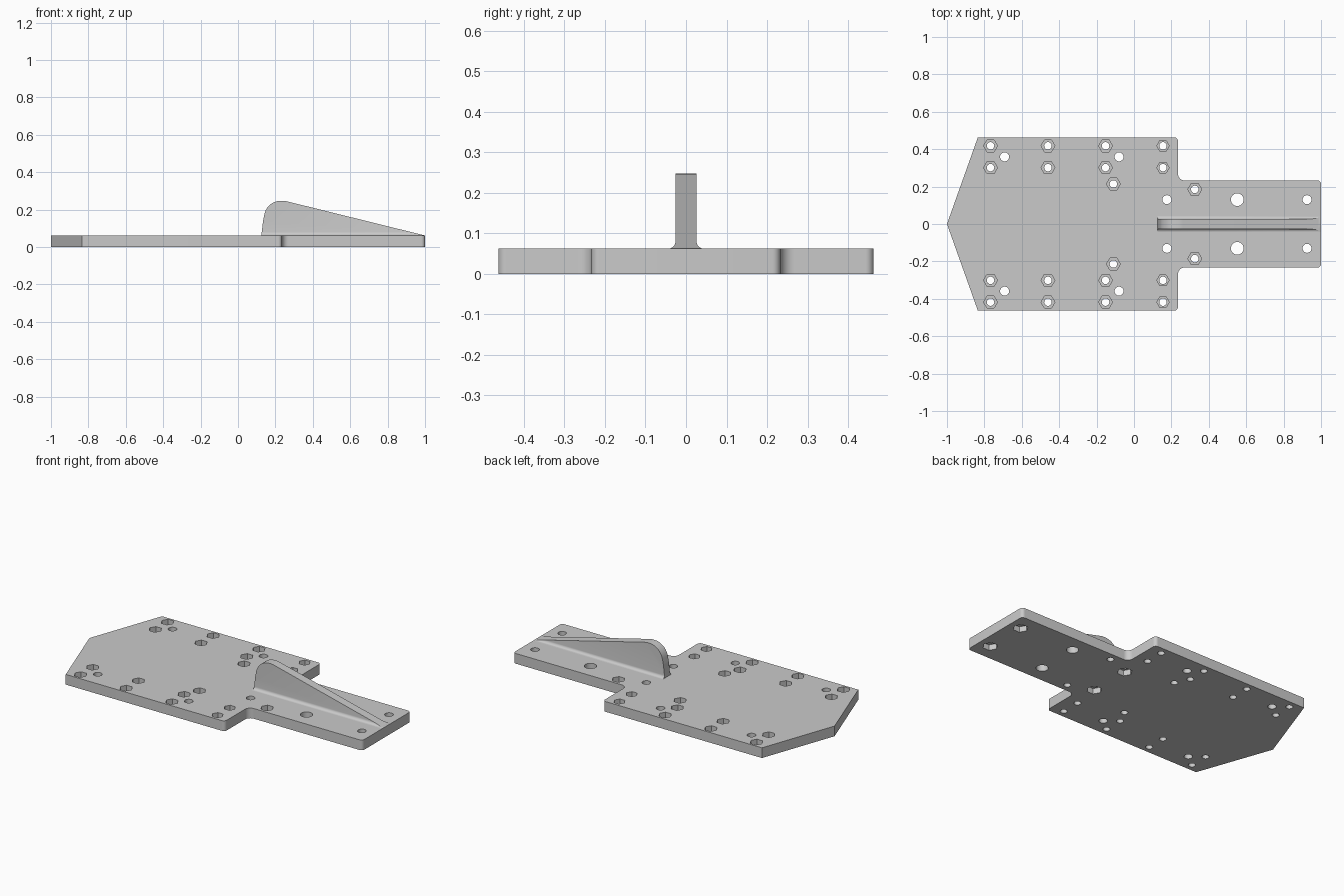
import bpy, bmesh, math
from mathutils import Vector

if "Cube" in bpy.data.objects:
    bpy.data.objects.remove(bpy.data.objects["Cube"])

THICK = 0.062
grey = bpy.data.materials.new("plain_grey")
grey.use_nodes = True
COLOR = (0.59, 0.59, 0.59, 1)
grey.diffuse_color = COLOR
grey.node_tree.nodes["Principled BSDF"].inputs["Base Color"].default_value = COLOR


def add_prism(bm, points, direction):
    """Closed prism: a planar outline extruded along a direction."""
    face = bm.faces.new([bm.verts.new(p) for p in points])
    out = bmesh.ops.extrude_face_region(bm, geom=[face])
    moved = [g for g in out["geom"] if isinstance(g, bmesh.types.BMVert)]
    bmesh.ops.translate(bm, verts=moved, vec=direction)


def make_object(name, prisms):
    bm = bmesh.new()
    for points, direction in prisms:
        add_prism(bm, points, direction)
    bmesh.ops.recalc_face_normals(bm, faces=bm.faces)
    mesh = bpy.data.meshes.new(name)
    bm.to_mesh(mesh)
    bm.free()
    mesh.materials.append(grey)
    obj = bpy.data.objects.new(name, mesh)
    bpy.context.collection.objects.link(obj)
    return obj


def boolean(obj, cutter, operation):
    """Apply a boolean, then drop the cutter."""
    mod = obj.modifiers.new("cut", "BOOLEAN")
    mod.operation, mod.object, mod.solver = operation, cutter, "EXACT"
    bpy.context.view_layer.objects.active = obj
    bpy.ops.object.modifier_apply(modifier=mod.name)
    bpy.data.objects.remove(cutter)


def smooth(obj):
    bpy.ops.object.select_all(action="DESELECT")
    obj.select_set(True)
    bpy.context.view_layer.objects.active = obj
    bpy.ops.object.shade_smooth_by_angle(angle=math.radians(30))


def rounded(corners, steps=8):
    """Outline with each (x, y, radius) corner replaced by an arc."""
    result = []
    for i, (x, y, r) in enumerate(corners):
        p = Vector((x, y))
        if not r:
            result.append(p)
            continue
        a = (Vector(corners[i - 1][:2]) - p).normalized()
        b = (Vector(corners[(i + 1) % len(corners)][:2]) - p).normalized()
        half = a.angle(b) / 2
        centre = p + (a + b).normalized() * (r / math.sin(half))
        start = p + a * (r / math.tan(half)) - centre
        end = p + b * (r / math.tan(half)) - centre
        sweep = math.pi - 2 * half
        for k in range(steps + 1):
            t = sweep * k / steps
            arm = start * math.sin(sweep - t) + end * math.sin(t)
            result.append(centre + arm / math.sin(sweep))
    return result


def drill(x, y, radius, sides, bottom, top):
    ring = [(x + radius * math.cos(math.tau * k / sides),
             y + radius * math.sin(math.tau * k / sides), bottom)
            for k in range(sides)]
    return ring, (0, 0, top - bottom)


# Base plate: pointed at one end, stepped tongue at the other
half_outline = [(1, 0.233, 0.02), (0.235, 0.233, 0.035), (0.235, 0.463, 0.02), (-0.835, 0.463, 0)]
outline = half_outline + [(-1, 0, 0)] + [(x, -y, r) for x, y, r in reversed(half_outline)]
plate = make_object("base_plate", [([(p.x, p.y, 0) for p in rounded(outline)], (0, 0, THICK))])

# Hole layout, mirrored across y
nut_spots = [(x, y, 0.037) for x in (-0.767, -0.46, -0.152) for y in (0.301, 0.418)]
nut_spots += [(0.155, 0.301, 0.033), (0.155, 0.418, 0.033), (-0.11, 0.214, 0.037), (0.325, 0.185, 0.037)]
plain_spots = [(-0.692, 0.359, 0.024), (-0.08, 0.359, 0.024), (0.552, 0.13, 0.034)]
under_spots = [(0.176, 0.13), (0.925, 0.13)]

holes, pockets = [], []
for side in (1, -1):
    for x, y, r in nut_spots:
        holes.append(drill(x, y * side, 0.02, 24, -0.1, 0.2))
        pockets.append(drill(x, y * side, r, 6, THICK * 0.45, 0.2))
    for x, y, r in plain_spots:
        holes.append(drill(x, y * side, r, 32, -0.1, 0.2))
    for x, y in under_spots:
        holes.append(drill(x, y * side, 0.024, 24, -0.1, 0.2))
        pockets.append(drill(x, y * side, 0.043, 6, -0.1, THICK * 0.55))
boolean(plate, make_object("hole_cutter", holes), "DIFFERENCE")
boolean(plate, make_object("hex_pocket_cutter", pockets), "DIFFERENCE")
smooth(plate)

# Fin: side silhouette limited by a cross-section with flared feet
W, R = 0.026, 0.018
nose = rounded([(0.125, THICK, 0), (0.134, 0.14, 0.12), (0.155, 0.247, 0.09),
                (0.25, 0.247, 0.1), (0.998, THICK, 0)], 10)
fin = make_object("fin", [([(p.x, -0.1, p.y) for p in nose], (0, 0.2, 0))])
flare = [(W + R - R * math.sin(a), THICK + R - R * math.cos(a))
         for a in (math.pi / 2 * k / 8 for k in range(9))]
section = [(W + R, 0.03)] + flare + [(W, 0.4)]
section += [(-y, z) for y, z in reversed(section)]
boolean(fin, make_object("fin_section", [([(0, y, z) for y, z in section], (1.2, 0, 0))]), "INTERSECT")
smooth(fin)
